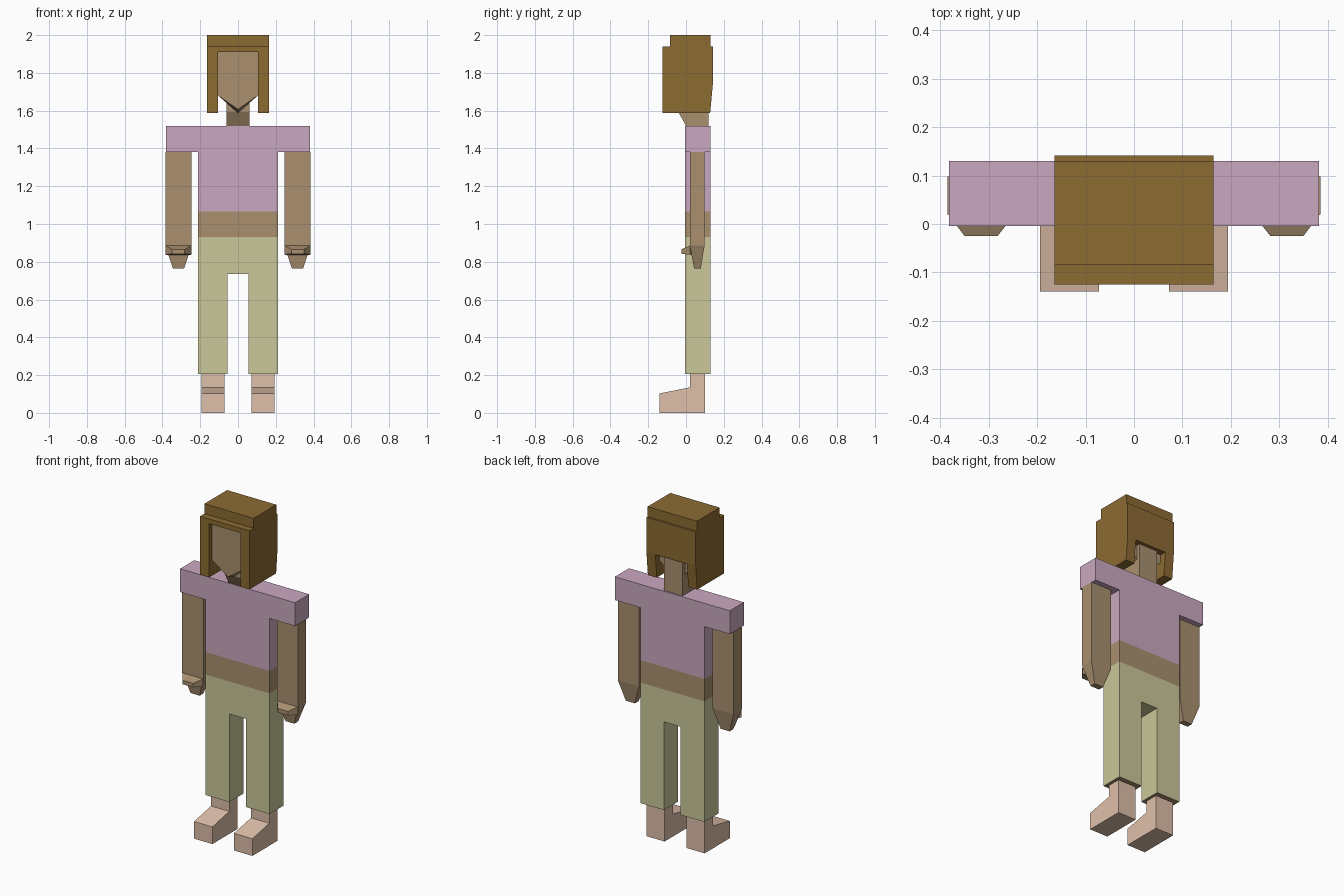
import bpy, bmesh

if "Cube" in bpy.data.objects:
    bpy.data.objects.remove(bpy.data.objects["Cube"])


def material(name, rgb):
    m = bpy.data.materials.new(name)
    m.diffuse_color = [(c / 255) ** 2.2 for c in rgb] + [1]
    m.use_nodes = True
    m.node_tree.nodes["Principled BSDF"].inputs["Base Color"].default_value = m.diffuse_color
    return m


SKIN = material("skin", (168, 143, 111))
FOOT = material("foot_skin", (222, 190, 168))
PINK = material("pink_cloth", (201, 167, 190))
OLIVE = material("olive_cloth", (201, 199, 152))
HAIR = material("hair_brown", (139, 106, 54))


def loft(name, rings, mat, mirror=False):
    """Join matching rings of points into a closed flat-faced solid."""
    bm = bmesh.new()
    vs = [[bm.verts.new(p) for p in r] for r in rings]
    n = len(rings[0])
    for a, b in zip(vs, vs[1:]):
        for i in range(n):
            j = (i + 1) % n
            bm.faces.new((a[i], a[j], b[j], b[i]))
    bm.faces.new(vs[0])
    bm.faces.new(vs[-1])
    bmesh.ops.recalc_face_normals(bm, faces=bm.faces[:])
    me = bpy.data.meshes.new(name)
    bm.to_mesh(me)
    bm.free()
    ob = bpy.data.objects.new(name, me)
    bpy.context.collection.objects.link(ob)
    if mat:
        me.materials.append(mat)
    if mirror:
        ob.modifiers.new("mirror", 'MIRROR')
    return ob


def side_profile(name, yz, x0, x1, mat, mirror=False):
    return loft(name, [[(x, y, z) for y, z in yz] for x in (x0, x1)], mat, mirror)


def front_profile(name, half, y0, y1, mat):
    """Extrude a left-right symmetric outline given by its right half."""
    xz = half + [(-x, z) for x, z in reversed(half)]
    return loft(name, [[(x, y, z) for x, z in xz] for y in (y0, y1)], mat)


def rect_z(x0, x1, y0, y1, z):
    return [(x0, y0, z), (x1, y0, z), (x1, y1, z), (x0, y1, z)]


def rect_y(x0, x1, z0, z1, y):
    return [(x0, y, z0), (x1, y, z0), (x1, y, z1), (x0, y, z1)]


# Torso and clothes
YF, YB = -0.004, 0.13
front_profile("shirt", [(0.213, 1.065), (0.213, 1.38), (0.382, 1.38), (0.382, 1.52)],
              YF, YB, PINK)
front_profile("waist", [(0.213, 0.93), (0.213, 1.065)], YF, YB, SKIN)
trousers = front_profile("trousers", [(0.055, 0.735), (0.055, 0.205), (0.213, 0.205),
                                      (0.213, 0.93)], YF, YB, OLIVE)
trousers.data.materials.append(SKIN)
for p in trousers.data.polygons:
    if abs(p.normal.z) > 0.9 and p.center.z < 0.3:
        p.material_index = 1

# Feet with ankles
side_profile("foot", [(-0.14, 0), (0.10, 0), (0.10, 0.205), (0.02, 0.205),
                      (0.02, 0.135), (-0.14, 0.103)], 0.072, 0.194, FOOT, True)

# Arms, tapering hands and thumbs
loft("arm", [rect_z(0.245, 0.385, 0.02, 0.098, 1.38),
             rect_z(0.245, 0.385, 0.02, 0.098, 0.885),
             rect_z(0.285, 0.345, 0.043, 0.078, 0.765)], SKIN, True)
loft("thumb", [rect_y(0.258, 0.372, 0.835, 0.885, 0.03),
               rect_y(0.246, 0.384, 0.838, 0.885, 0.02),
               rect_y(0.282, 0.350, 0.842, 0.866, -0.025)], SKIN, True)

# Neck and pointed-chin head
side_profile("neck", [(0, 1.52), (-0.04, 1.592), (-0.04, 1.66), (0.12, 1.74),
                      (0.12, 1.52)], -0.062, 0.062, SKIN)
loft("head", [[(-0.105, y, 1.91), (-0.105, y, 1.68), (0, y, chin),
               (0.105, y, 1.68), (0.105, y, 1.91)]
              for y, chin in ((-0.095, 1.607), (-0.04, 1.588), (0.10, 1.588))], SKIN)

# Hair shell with an opening for face and nape
hair = side_profile("hair", [(-0.125, 1.588), (-0.125, 1.94), (-0.085, 1.94), (-0.085, 2.0),
                             (0.13, 2.0), (0.13, 1.94), (0.142, 1.94), (0.142, 1.74),
                             (0.128, 1.588)], -0.164, 0.164, HAIR)
cutter = side_profile("hair_cutter", [(-0.3, 1.4), (-0.3, 1.911), (0.101, 1.911),
                                      (0.101, 1.73), (0.3, 1.73), (0.3, 1.4)],
                      -0.105, 0.105, None)
cutter.hide_render = True
cutter.hide_viewport = True
cut = hair.modifiers.new("opening", 'BOOLEAN')
cut.operation = 'DIFFERENCE'
cut.solver = 'EXACT'
cut.object = cutter
